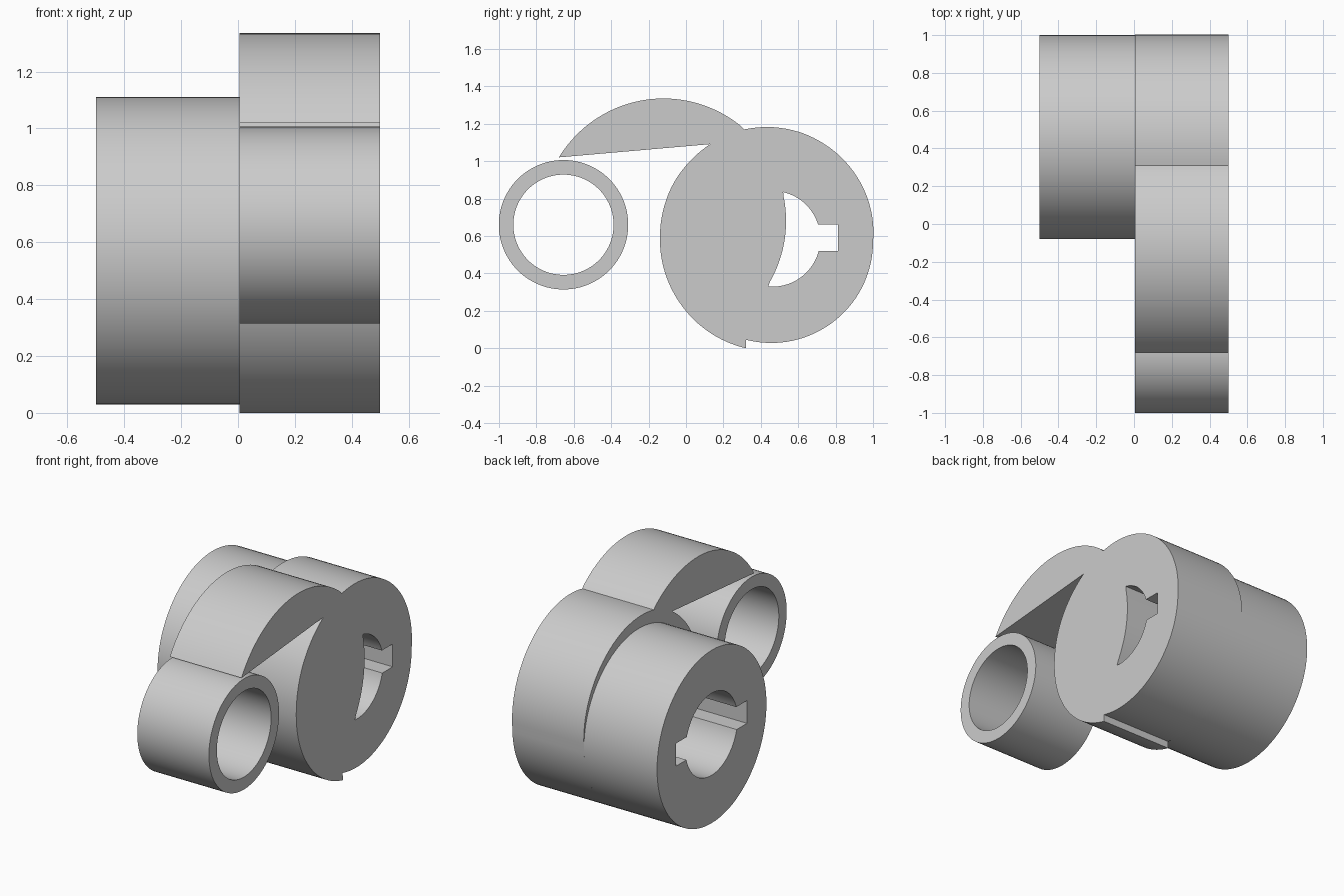
import bpy, bmesh
from math import sin, cos, pi, radians
from mathutils import Matrix

if "Cube" in bpy.data.objects:
    bpy.data.objects.remove(bpy.data.objects["Cube"])

# local x -> world y, local y -> world z, extrusion -> world x
TO_SIDE = Matrix(((0, 0, 1, 0), (1, 0, 0, 0), (0, 1, 0, 0), (0, 0, 0, 1)))


def arc(c, r, a0, a1, n=40):
    """Points on an arc, angles in degrees."""
    out = []
    for i in range(n + 1):
        a = radians(a0 + (a1 - a0) * i / n)
        out.append((c[0] + r * cos(a), c[1] + r * sin(a)))
    return out


def circle(c, r, n=96):
    return arc(c, r, 0, 360, n)[:-1]


def plate(name, loops, x0, x1):
    """Extrude an outline (first loop) with holes (other loops) from x0 to x1."""
    cu = bpy.data.curves.new(name, 'CURVE')
    cu.dimensions = '2D'
    cu.fill_mode = 'BOTH'
    cu.extrude = (x1 - x0) / 2
    for loop in loops:
        sp = cu.splines.new('POLY')
        sp.points.add(len(loop) - 1)
        for p, (u, v) in zip(sp.points, loop):
            p.co = (u, v, 0, 1)
        sp.use_cyclic_u = True
    ob = bpy.data.objects.new(name, cu)
    bpy.context.collection.objects.link(ob)
    bpy.ops.object.select_all(action='DESELECT')
    ob.select_set(True)
    bpy.context.view_layer.objects.active = ob
    bpy.ops.object.convert(target='MESH')
    ob = bpy.context.object
    ob.name = name
    bm = bmesh.new()
    bm.from_mesh(ob.data)
    bmesh.ops.transform(bm, matrix=Matrix.Translation(((x0 + x1) / 2, 0, 0)) @ TO_SIDE, verts=bm.verts)
    bmesh.ops.remove_doubles(bm, verts=bm.verts, dist=1e-5)
    bmesh.ops.recalc_face_normals(bm, faces=bm.faces)
    bm.to_mesh(ob.data)
    bm.free()
    bpy.ops.object.shade_smooth_by_angle(angle=radians(25))
    return ob


HUB, BORE, PAWL, RING = (.46, .57), (.462, .585), (-.12, .68), (-.655, .66)
BORE_R, PAWL_R = .256, .655
KEY_LO, KEY_HI, KEY_OUT = .52, .662, .35

# angle and radius of the two-tooth ratchet cam around the hub centre
CAM = [(-105, .543), (-60, .54), (0, .54), (45, .578), (75, .603), (90, .612), (104, .618),
       (122.4, .617), (150, .612), (177, .60), (215, .592), (256.2, .587)]


def cam_arc(a0, a1, n):
    """Cam outline with the radius eased between the listed stations."""
    out = []
    for i in range(n + 1):
        a = a0 + (a1 - a0) * i / n
        for (p, r0), (q, r1) in zip(CAM, CAM[1:]):
            if p <= a <= q:
                r = r0 + (r1 - r0) * (a - p) / (q - p)
                break
        out.append((HUB[0] + r * cos(radians(a)), HUB[1] + r * sin(radians(a))))
    return out


# ratchet wheel with the pawl arm: arm arc, right cam, tooth step, left cam
outline = (arc(PAWL, PAWL_R, 148.7, 48.7, 40)[:-1] + cam_arc(104, -105, 70)
           + cam_arc(256.2, 122.4, 50))
key_right = [(BORE[0] + KEY_OUT, KEY_HI), (BORE[0] + KEY_OUT, KEY_LO)]
lens = (arc(BORE, BORE_R, 77, 17.5, 16) + key_right + arc(BORE, BORE_R, -14.7, -95, 20)
        + arc(PAWL, PAWL_R, -31.9, 13.5, 20)[1:-1])
plate("ratchet_wheel_with_pawl", [outline, lens], .005, .5)

# hub with a bore and two opposite keyways
key_left = [(BORE[0] - KEY_OUT, KEY_LO), (BORE[0] - KEY_OUT, KEY_HI)]
bore = (arc(BORE, BORE_R, 162.5, 17.5, 40) + key_right
        + arc(BORE, BORE_R, -14.7, -165.3, 40) + key_left)
plate("hub", [circle(HUB, .54), bore], -.5, .005)

# pivot ring beside the pawl
plate("pivot_ring", [circle(RING, .346), circle(RING, .268)], .005, .5)
